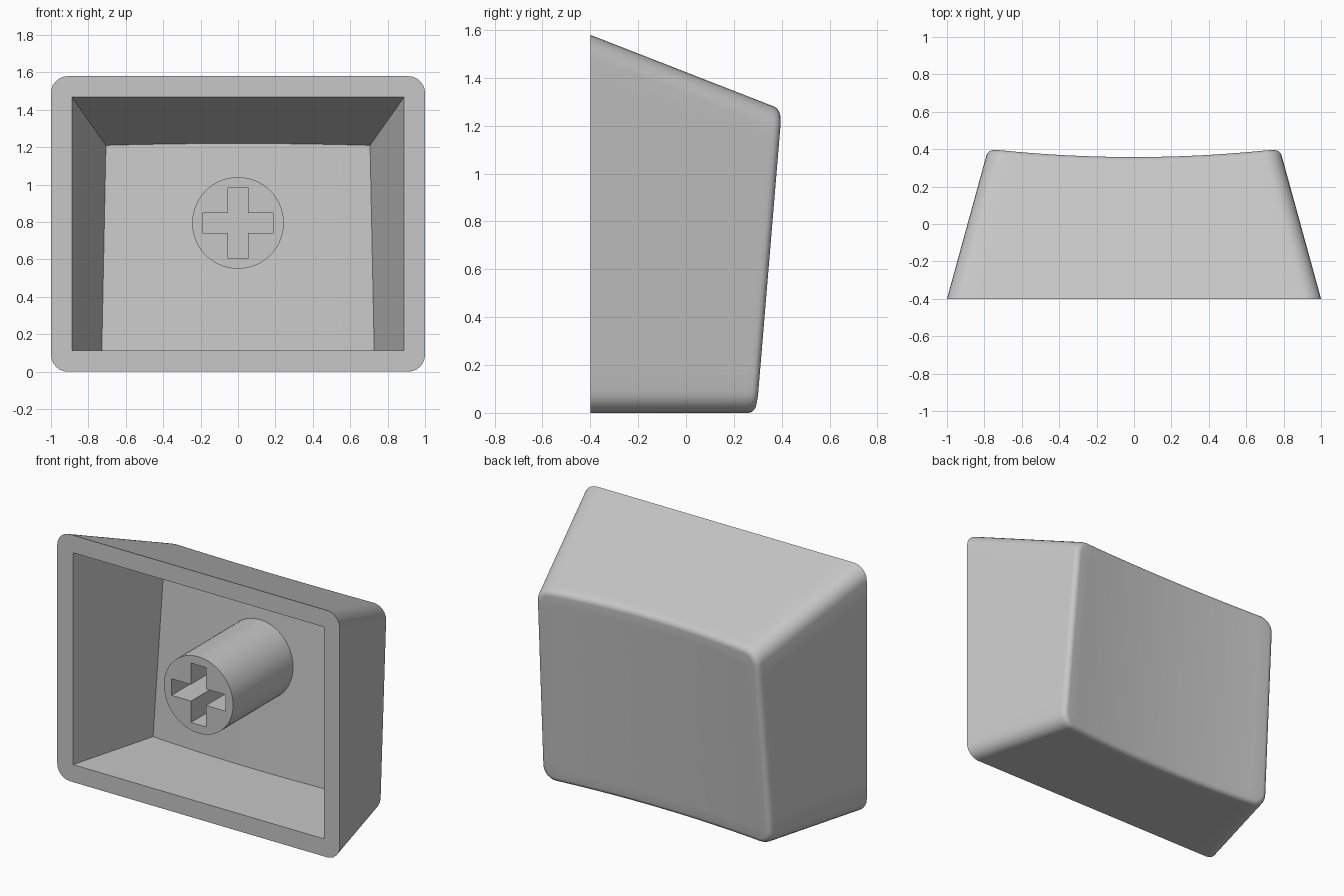
import bpy, bmesh, math

cube = bpy.data.objects.get("Cube")
if cube:
    bpy.data.objects.remove(cube, do_unlink=True)

GREY = (0.57, 0.57, 0.57, 1)
mat = bpy.data.materials.new("light grey plastic")
mat.use_nodes = True
mat.diffuse_color = GREY
bsdf = next(n for n in mat.node_tree.nodes if n.type == 'BSDF_PRINCIPLED')
bsdf.inputs["Base Color"].default_value = GREY

FRONT = -0.4      # open rim plane
CORNER = 0.09     # rounding of the long edges
FILLET = 0.03     # rounding around the scooped face
WALL = 0.112


def make_object(name, bm):
    bmesh.ops.recalc_face_normals(bm, faces=bm.faces)
    mesh = bpy.data.meshes.new(name)
    bm.to_mesh(mesh)
    bm.free()
    mesh.materials.append(mat)
    obj = bpy.data.objects.new(name, mesh)
    bpy.context.collection.objects.link(obj)
    return obj


def smooth(obj):
    bpy.ops.object.select_all(action='DESELECT')
    obj.select_set(True)
    bpy.context.view_layer.objects.active = obj
    bpy.ops.object.shade_smooth_by_angle(angle=math.radians(30))


# Scooped faces: outside of the cap and floor of the cavity
def outer_back(x, z):
    return 0.295 + 0.086 * z - 0.045 * (1 - (x / 0.78) ** 2)


def inner_back(x, z):
    return 0.172 + 0.075 * z - 0.028 * (1 - (x / 0.72) ** 2)


def outline(y, inset, radius):
    """Rounded rectangle of the tapering body at depth y."""
    depth = y - FRONT
    w = 1 - 0.275 * depth - inset
    low, high = inset, 1.58 - 0.39 * depth - inset
    arcs = []
    for i, (sx, cz) in enumerate([(1, high - radius), (-1, high - radius),
                                  (-1, low + radius), (1, low + radius)]):
        angles = [math.pi / 2 * (i + k / 6) for k in range(7)]
        arcs.append([(sx * (w - radius) + radius * math.cos(a),
                      cz + radius * math.sin(a)) for a in angles])
    pts = []
    for i, arc in enumerate(arcs):
        pts += arc
        (x0, z0), (x1, z1) = arc[-1], arcs[(i + 1) % 4][0]
        n = 20 if i % 2 == 0 else 12
        pts += [(x0 + (x1 - x0) * k / n, z0 + (z1 - z0) * k / n) for k in range(1, n)]
    return pts


def flat_ring(inset, radius):
    return [(x, FRONT, z) for x, z in outline(FRONT, inset, radius)]


def back_ring(back, drop, inset, radius):
    """Ring lying a given drop in front of a scooped face."""
    ring = []
    for j in range(len(outline(0, inset, radius))):
        y = 0.3
        for _ in range(4):
            x, z = outline(y, inset, radius)[j]
            y = back(x, z) - drop
        ring.append((x, y, z))
    return ring


def cap_rings(ring, back, steps=10):
    """Rings shrinking to the centre of a scooped face."""
    zc = (min(p[2] for p in ring) + max(p[2] for p in ring)) / 2
    rings = []
    for k in range(1, steps + 1):
        s = 1 - k / steps
        flat = [(x * s, zc + (z - zc) * s) for x, _, z in ring]
        rings.append([(x, back(x, z), z) for x, z in flat])
    return rings


# Hollow cap: one loft from cavity floor, over the rim, to the scooped face
floor_edge = back_ring(inner_back, 0, WALL, 0)
rings = cap_rings(floor_edge, inner_back)[::-1]
rings += [floor_edge, flat_ring(WALL, 0), flat_ring(0, CORNER)]
rings.append(back_ring(outer_back, FILLET + 0.02, 0, CORNER))
for k in range(6):
    a = math.pi / 2 * k / 5
    d = FILLET * (1 - math.cos(a))
    rings.append(back_ring(outer_back, FILLET * (1 - math.sin(a)), d, CORNER - d))
rings += cap_rings(rings[-1], outer_back)

bm = bmesh.new()
loops = [[bm.verts.new(p) for p in ring] for ring in rings]
for a, b in zip(loops, loops[1:]):
    for j in range(len(a)):
        k = (j + 1) % len(a)
        bm.faces.new((a[j], a[k], b[k], b[j]))
bmesh.ops.remove_doubles(bm, verts=bm.verts, dist=0.00001)
smooth(make_object("cap_shell", bm))


# Round stem with a cross-shaped socket
def prism(name, points, y0, y1):
    bm = bmesh.new()
    face = bm.faces.new([bm.verts.new((x, y0, z)) for x, z in points])
    new = bmesh.ops.extrude_face_region(bm, geom=[face])["geom"]
    bmesh.ops.translate(bm, vec=(0, y1 - y0, 0),
                        verts=[v for v in new if isinstance(v, bmesh.types.BMVert)])
    return make_object(name, bm)


STEM_Z = 0.795
circle = [(0.245 * math.cos(math.tau * k / 64), STEM_Z + 0.245 * math.sin(math.tau * k / 64))
          for k in range(64)]
stem = prism("stem", circle, FRONT, 0.24)

arm, half = 0.19, 0.053
quarter = [(arm, -half), (arm, half), (half, half)]
cross = []
for turn in range(4):
    cross += [(x, STEM_Z + z) for x, z in quarter]
    quarter = [(-z, x) for x, z in quarter]
cutter = prism("socket_cutter", cross, FRONT - 0.1, 0.12)
cutter.hide_render = True

cut = stem.modifiers.new("socket", 'BOOLEAN')
cut.operation = 'DIFFERENCE'
cut.solver = 'EXACT'
cut.object = cutter
bpy.context.view_layer.objects.active = stem
bpy.ops.object.modifier_apply(modifier=cut.name)
bpy.data.objects.remove(cutter, do_unlink=True)
smooth(stem)
